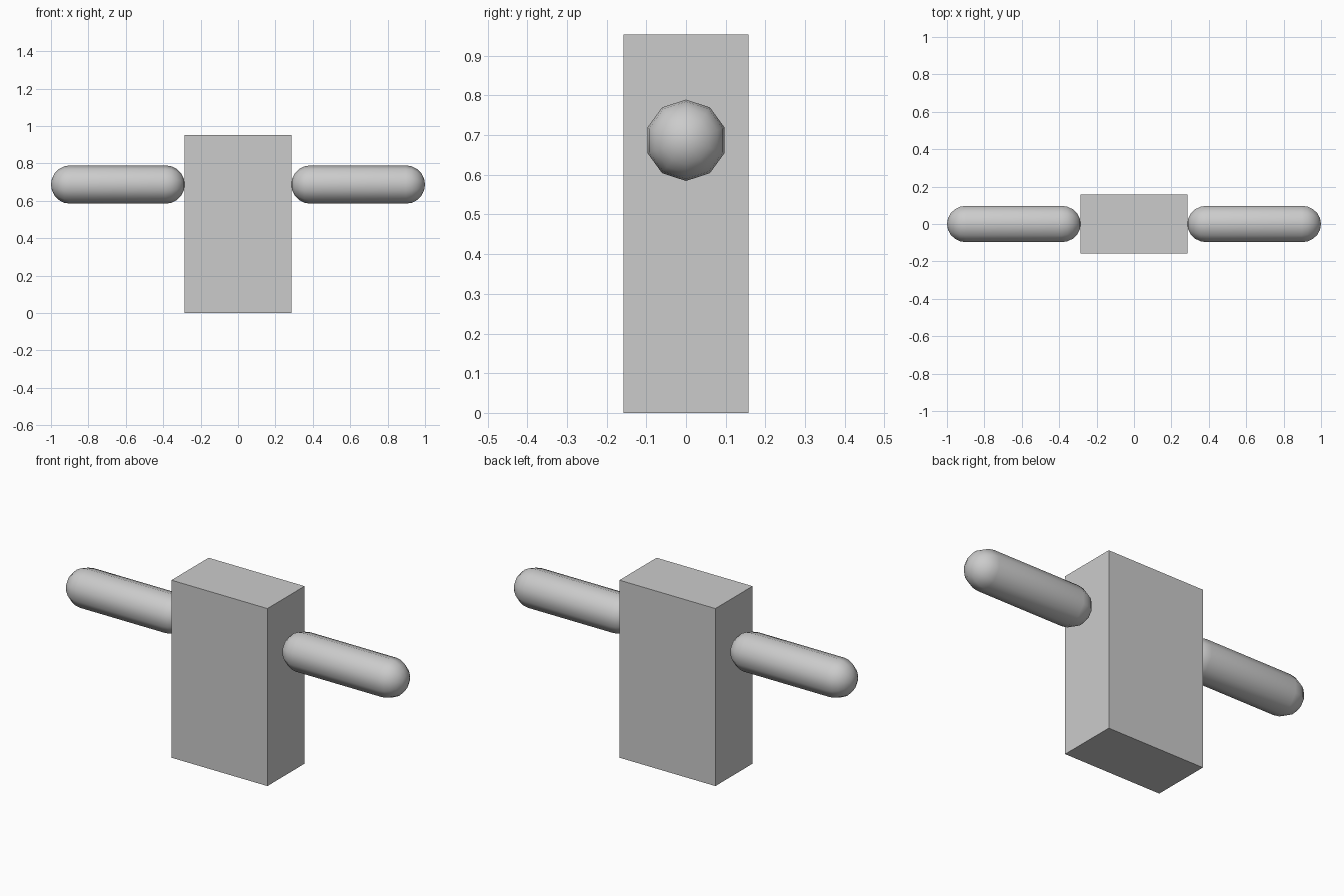
import bpy, bmesh
from math import sin, cos, pi

if "Cube" in bpy.data.objects:
    bpy.data.objects.remove(bpy.data.objects["Cube"])

SIDES, RINGS = 10, 5
RADIUS, INNER, OUTER, ARM_Z = 0.1025, 0.285, 1.0, 0.687


def make_object(name, bm):
    bmesh.ops.recalc_face_normals(bm, faces=bm.faces)
    mesh = bpy.data.meshes.new(name)
    bm.to_mesh(mesh)
    bm.free()
    obj = bpy.data.objects.new(name, mesh)
    bpy.context.collection.objects.link(obj)
    return obj


# Body block
bm = bmesh.new()
bmesh.ops.create_cube(bm, size=1)
bmesh.ops.scale(bm, vec=(0.57, 0.315, 0.953), verts=bm.verts)
bmesh.ops.translate(bm, vec=(0, 0, 0.953 / 2), verts=bm.verts)
make_object("body", bm)

# Capsule arms: rings along x, closed with a pole at each end
angles = [i * pi / 2 / RINGS for i in range(1, RINGS + 1)]
profile = [(INNER + RADIUS * (1 - cos(a)), RADIUS * sin(a)) for a in angles]
profile += [(INNER + OUTER - x, r) for x, r in reversed(profile)]
for name, side in (("right_arm", 1), ("left_arm", -1)):
    bm = bmesh.new()
    rings = [[bm.verts.new((side * x, r * sin(2 * pi * k / SIDES),
                            ARM_Z + r * cos(2 * pi * k / SIDES)))
              for k in range(SIDES)] for x, r in profile]
    poles = [bm.verts.new((side * x, 0, ARM_Z)) for x in (INNER, OUTER)]
    for k in range(SIDES):
        n = (k + 1) % SIDES
        for a, b in zip(rings, rings[1:]):
            bm.faces.new((a[k], a[n], b[n], b[k]))
        for pole, ring in zip(poles, (rings[0], rings[-1])):
            bm.faces.new((pole, ring[k], ring[n]))
    for face in bm.faces:
        face.smooth = True
    make_object(name, bm)
